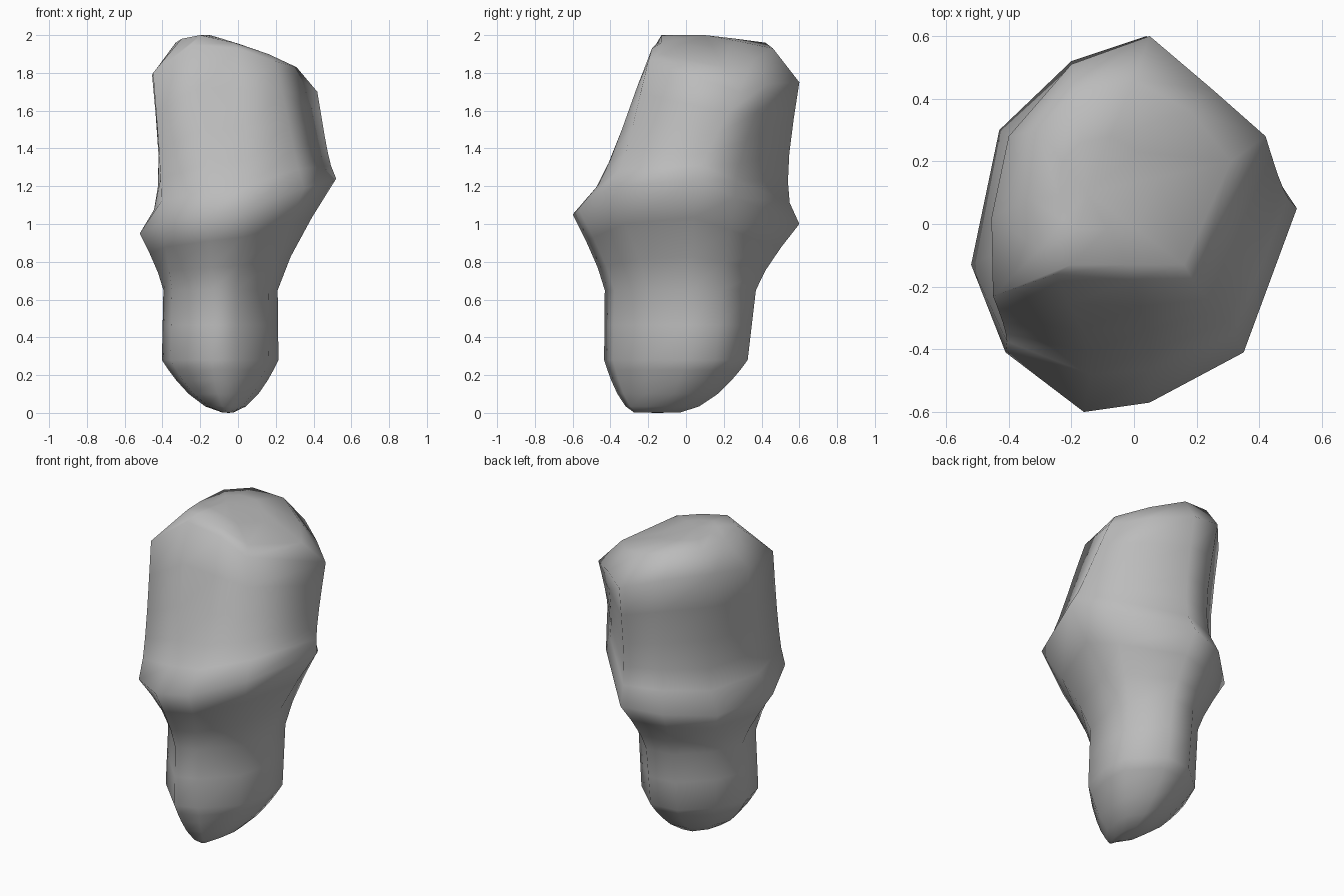
import bpy
import bmesh
import math
from mathutils import Vector

cube = bpy.data.objects.get("Cube")
if cube:
    bpy.data.objects.remove(cube, do_unlink=True)

# One flat stone colour
stone = bpy.data.materials.new("stone_grey")
stone.use_nodes = True
grey = (0.5, 0.5, 0.5, 1)
stone.diffuse_color = grey
stone.node_tree.nodes["Principled BSDF"].inputs["Base Color"].default_value = grey


def ring(*points):
    return [Vector(p) for p in points]


def blend(lower, upper, t, ease=1.0):
    """Ring between two key rings, eased outward."""
    result = []
    for a, b in zip(lower, upper):
        p = a.lerp(b, t ** ease)
        p.z = a.z + (b.z - a.z) * t
        result.append(p)
    return result


def hollow(points, t, weights):
    """Draw a ring inward, most strongly just above the ridge."""
    centre = Vector((0.2, 0.05, 0))
    result = []
    for p, weight in zip(points, weights):
        pull = (centre - p) * weight * math.sin(math.pi * t ** 0.6)
        result.append(Vector((p.x + pull.x, p.y + pull.y, p.z)))
    return result


def close_to(edge, tips, t, roundness):
    """Ring shrunk toward its end points, following a rounded end."""
    result = []
    for p, tip in zip(edge, tips):
        q = p.lerp(tip, t)
        q.z = tip.z + (p.z - tip.z) * (1 - t) ** roundness
        result.append(q)
    return result


# Key outlines, all running round from the +x side through the back
stem = ring((0.21, 0.02, 0.65), (0.2, 0.19, 0.65), (0.02, 0.37, 0.65), (-0.15, 0.35, 0.65),
            (-0.32, 0.19, 0.65), (-0.395, 0, 0.65), (-0.35, -0.2, 0.65), (-0.14, -0.43, 0.65),
            (-0.01, -0.38, 0.65), (0.16, -0.2, 0.65))
ridge = ring((0.52, 0.05, 1.24), (0.38, 0.26, 1.14), (0.04, 0.6, 1), (-0.2, 0.52, 0.98),
             (-0.43, 0.3, 0.95), (-0.52, -0.13, 0.95), (-0.41, -0.41, 1), (-0.16, -0.6, 1.05),
             (0.05, -0.57, 1.08), (0.35, -0.41, 1.19))
crest = ring((0.42, 0.28, 1.7), (0.25, 0.43, 1.74), (0.05, 0.6, 1.75), (-0.2, 0.51, 1.83),
             (-0.4, 0.28, 1.84), (-0.455, 0.02, 1.79), (-0.45, -0.23, 1.8), (-0.25, -0.16, 1.95),
             (0, -0.18, 1.93), (0.2, -0.2, 1.86))
brow = ring((0.31, 0.2, 1.83), (0.18, 0.36, 1.87), (0, 0.46, 1.93), (-0.19, 0.42, 1.96),
            (-0.31, 0.3, 1.96), (-0.33, 0.08, 1.96), (-0.3, -0.08, 1.98), (-0.2, -0.13, 2),
            (-0.02, -0.13, 1.96), (0.16, -0.13, 1.9))
dents = (0.05, 0.1, 0.11, 0.11, 0.11, 0.11, 0.02, 0.11, 0.1, 0.08)
base = [Vector((p.x * 1.02, p.y * 0.95 - 0.025, 0.28)) for p in stem]
foot_centre = Vector((-0.05, -0.15, 0))
foot_keel = [foot_centre + Vector((0, p.y * 0.25, 0)) for p in base]
top_point = Vector((-0.15, 0.1, 2))

# Stack of rings from foot to top
rings = [close_to(base, foot_keel, t, 2) for t in (0.9, 0.65, 0.4, 0.22, 0.1)]
rings += [base, blend(base, stem, 0.5), stem]
rings += [blend(stem, ridge, t, 1.25) for t in (0.3, 0.65)]
rings += [ridge]
rings += [hollow(blend(ridge, crest, t), t, dents) for t in (0.15, 0.3, 0.5, 0.75)]
rings += [crest, brow, close_to(brow, [top_point] * len(brow), 0.5, 1.1)]

# Skin the rings and close both ends
bm = bmesh.new()
loops = [[bm.verts.new(p) for p in r] for r in rings]
count = len(stem)
for low, high in zip(loops, loops[1:]):
    for i in range(count):
        j = (i + 1) % count
        bm.faces.new((low[i], low[j], high[j], high[i]))
foot = bm.verts.new(foot_centre)
top = bm.verts.new(top_point)
for i in range(count):
    j = (i + 1) % count
    bm.faces.new((foot, loops[0][j], loops[0][i]))
    bm.faces.new((top, loops[-1][i], loops[-1][j]))
bmesh.ops.recalc_face_normals(bm, faces=bm.faces)

mesh = bpy.data.meshes.new("boulder")
bm.to_mesh(mesh)
bm.free()
mesh.materials.append(stone)
mesh.shade_smooth()
boulder = bpy.data.objects.new("boulder", mesh)
bpy.context.collection.objects.link(boulder)
